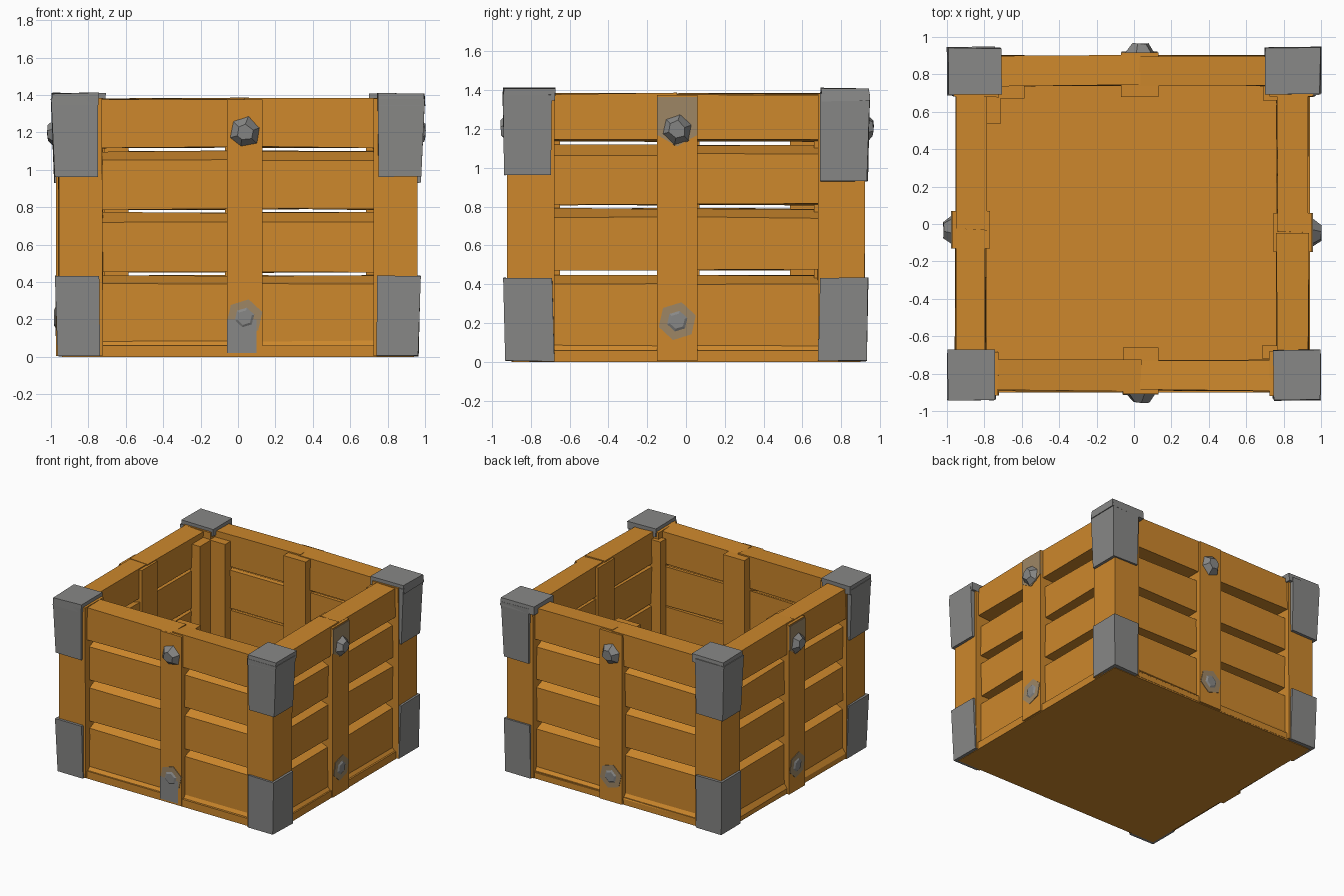
import bpy, bmesh, math, random
from mathutils import Vector

if "Cube" in bpy.data.objects:
    bpy.data.objects.remove(bpy.data.objects["Cube"])

random.seed(4)


def material(name, rgb):
    m = bpy.data.materials.new(name)
    m.diffuse_color = (*rgb, 1)
    m.use_nodes = True
    m.node_tree.nodes["Principled BSDF"].inputs["Base Color"].default_value = m.diffuse_color
    return m


WOOD = material("orange wood", (0.61, 0.245, 0.025))
IRON = material("grey iron", (0.245, 0.245, 0.24))
WORN = material("worn iron", (0.34, 0.24, 0.13))


def prism(name, a, b, mat, jitter=0.0):
    """Solid between two matching loops of 3D points."""
    bm = bmesh.new()
    move = lambda p: Vector(p) + Vector([random.uniform(-jitter, jitter) for _ in range(3)])
    va = [bm.verts.new(move(p)) for p in a]
    vb = [bm.verts.new(move(p)) for p in b]
    n = len(va)
    bm.faces.new(va)
    bm.faces.new(vb)
    for i in range(n):
        j = (i + 1) % n
        bm.faces.new((va[i], va[j], vb[j], vb[i]))
    bmesh.ops.recalc_face_normals(bm, faces=bm.faces)
    me = bpy.data.meshes.new(name)
    bm.to_mesh(me)
    bm.free()
    me.materials.append(mat)
    ob = bpy.data.objects.new(name, me)
    bpy.context.collection.objects.link(ob)
    return ob


def rect(x0, x1, y0, y1, z):
    return [(x0, y0, z), (x1, y0, z), (x1, y1, z), (x0, y1, z)]


def box(name, x0, x1, y0, y1, z0, z1, mat, jitter=0.0):
    return prism(name, rect(x0, x1, y0, y1, z0), rect(x0, x1, y0, y1, z1), mat, jitter)


# floor
box("floor", -0.94, 0.94, -0.90, 0.90, 0.0, 0.06, WOOD)

# walls in a local frame: u along the wall, d outward, z up
# name, mapping, outer d, inner d, half length, centre post u0/u1, post inner d
WALLS = [
    ("front", lambda u, d, z: (u, -d, z), 0.89, 0.73, 0.76, -0.06, 0.13, 0.66),
    ("right", lambda u, d, z: (d, u, z), 0.935, 0.765, 0.71, -0.15, 0.06, 0.745),
    ("back", lambda u, d, z: (-u, d, z), 0.90, 0.74, 0.76, -0.13, 0.07, 0.68),
    ("left", lambda u, d, z: (-d, -u, z), 0.955, 0.79, 0.71, -0.07, 0.13, 0.77),
]
PLANKS = [(0.455, 0.77), (0.79, 1.10)]

for name, f, out, inn, half, c0, c1, cin in WALLS:
    lift = 0.02 if name in ("right", "left") else 0.0
    mid = (c0 + c1) / 2

    def board(part, profile, u0, u1, jit=0.006):
        prism(f"{name}_{part}", [f(u0, d, z) for d, z in profile],
              [f(u1, d, z) for d, z in profile], WOOD, jit)

    for side, u0, u1 in (("a", -half, mid), ("b", mid, half)):
        face = out - 0.025
        # bottom plank with its sloping skirt
        top = 0.435 + lift * 0.5
        board("bottom_plank_" + side,
              [(inn, 0.008), (out, 0.008), (out, 0.05), (face, 0.085),
               (face, top - 0.045), (inn + 0.03, top), (inn, top)], u0, u1, 0.004)
        # middle planks with slanted upper edge
        for i, (z0, z1) in enumerate(PLANKS):
            z0 += lift
            z1 += lift * (1 - i * 0.3)
            board(f"plank_{i}_{side}",
                  [(inn, z0), (face, z0), (face, z1 - 0.045), (inn + 0.03, z1), (inn, z1)],
                  u0, u1)
        # top rail
        end = 0.9
        r0, r1 = (-end, mid) if side == "a" else (mid, end)
        board("top_rail_" + side,
              [(inn, 1.12 + lift), (out, 1.12 + lift), (out, 1.38), (inn, 1.38)], r0, r1, 0.007)

    # centre post
    face = out + 0.018
    prism(f"{name}_centre_post",
          [f(u, d, 0.005) for u, d in ((c0, cin), (c1, cin), (c1, face), (c0, face))],
          [f(u, d, 1.375) for u, d in ((c0, cin), (c1, cin), (c1, face), (c0, face))], WOOD)

    # worn plates and studs on the centre post
    def ring(r, d, z, n=6, turn=0.3):
        return [f(mid + r * math.cos(turn + i * math.tau / n), d,
                  z + r * math.sin(turn + i * math.tau / n)) for i in range(n)]

    if name in ("right", "left"):
        prism(f"{name}_upper_plate",
              [f(u, face - 0.02, z) for u, z in ((c0, 1.17), (mid, 1.11), (c1, 1.17), (c1, 1.365), (c0, 1.365))],
              [f(u, face + 0.005, z) for u, z in ((c0, 1.17), (mid, 1.11), (c1, 1.17), (c1, 1.365), (c0, 1.365))],
              WORN)
    prism(f"{name}_upper_stud", ring(0.09, face - 0.01, 1.20), ring(0.045, face + 0.045, 1.20), IRON, 0.006)
    prism(f"{name}_lower_plate", ring(0.1, face - 0.02, 0.21), ring(0.1, face + 0.004, 0.21), WORN)
    prism(f"{name}_lower_stud", ring(0.08, face - 0.01, 0.21), ring(0.04, face + 0.012, 0.21), IRON)

# front lower iron strap under the stud
box("front_lower_strap", -0.06, 0.10, -0.913, -0.89, 0.02, 0.2, IRON)

# corners: sign x, sign y, inner x and inner y of the cap, bottom of upper cap
CORNERS = [
    ("front_left", -1, -1, 0.745, 0.675, 0.965),
    ("front_right", 1, -1, 0.745, 0.675, 0.965),
    ("back_left", -1, 1, 0.71, 0.695, 0.93),
    ("back_right", 1, 1, 0.70, 0.695, 0.93),
]


def corner_loop(sx, sy, ix, iy, ox, oy, t, z):
    """L-shaped outline wrapping the outside of a corner."""
    pts = [(ix, oy), (ox, oy), (ox, iy), (ox - t, iy), (ox - t, oy - t), (ix, oy - t)]
    return [(sx * x, sy * y, z) for x, y in pts]


for name, sx, sy, ix, iy, low in CORNERS:
    # wooden corner post
    box(name + "_post", sx * 0.725, sx * 0.96, sy * 0.68, sy * 0.92, 0.006, 1.385, WOOD, 0.004)
    # upper cap: tapered wrap and lid
    prism(name + "_upper_cap",
          corner_loop(sx, sy, 0.75, 0.695, 0.98, 0.935, 0.06, low),
          corner_loop(sx, sy, 0.745, 0.69, 0.998, 0.945, 0.06, 1.38), IRON, 0.004)
    prism(name + "_cap_lid",
          rect(sx * ix, sx * 0.998, sy * iy, sy * 0.945, 1.345),
          rect(sx * ix, sx * 0.995, sy * iy, sy * 0.94, 1.41), IRON, 0.004)
    # lower cap
    prism(name + "_lower_cap",
          corner_loop(sx, sy, 0.74, 0.68, 0.965, 0.93, 0.05, 0.004),
          corner_loop(sx, sy, 0.745, 0.69, 0.977, 0.94, 0.06, 0.433), IRON, 0.003)

# inner battens beside the back left post
box("inner_batten_back", -0.75, -0.585, 0.67, 0.75, 0.05, 1.33, WOOD)
box("inner_batten_left", -0.80, -0.715, 0.535, 0.70, 0.05, 1.33, WOOD)
# inner battens beside the other posts
box("inner_batten_back_right", 0.69, 0.83, 0.66, 0.75, 0.05, 1.33, WOOD)
box("inner_batten_front_right", 0.685, 0.78, -0.72, -0.65, 0.05, 1.33, WOOD)
